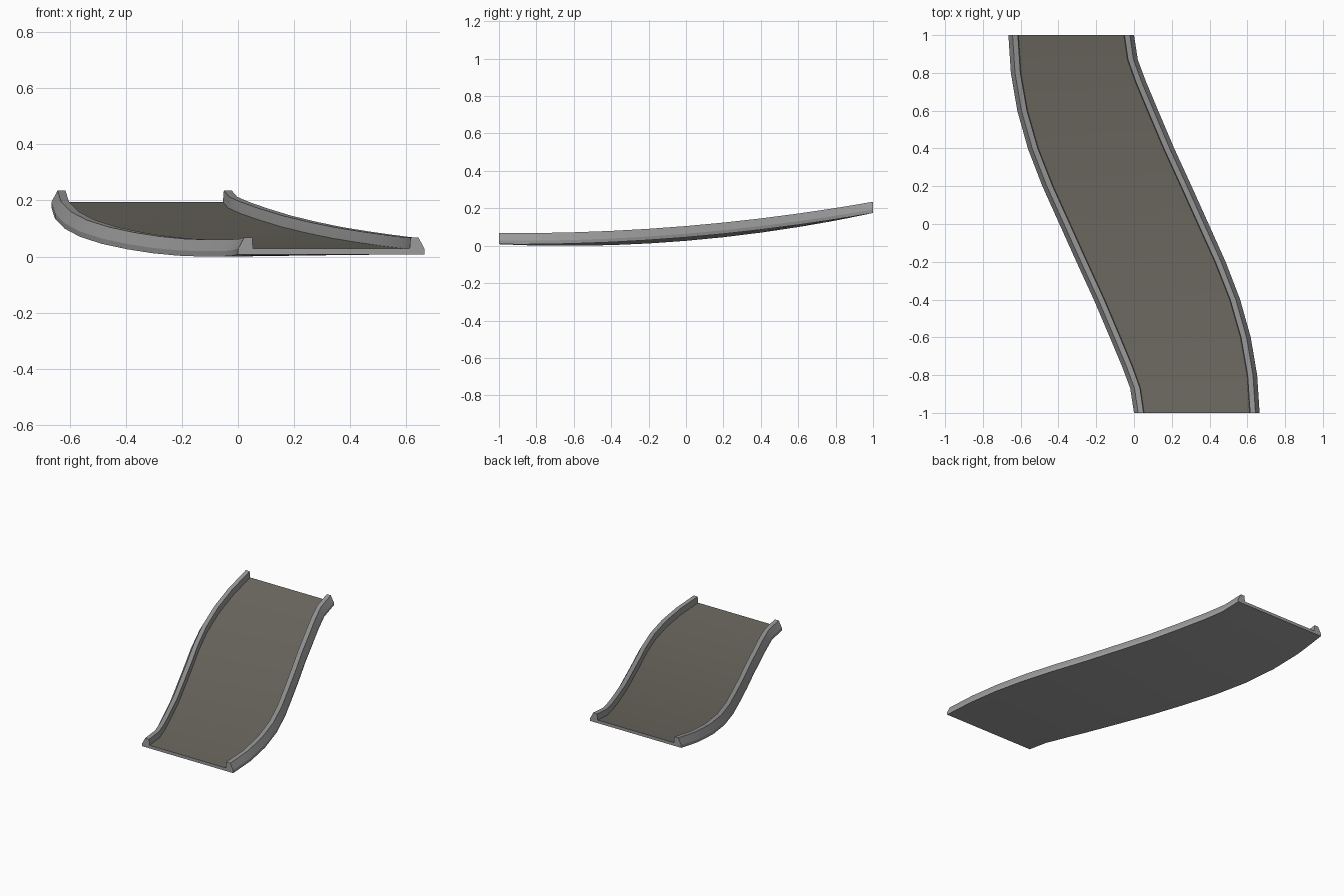
import bpy, bmesh, math

if "Cube" in bpy.data.objects:
    bpy.data.objects.remove(bpy.data.objects["Cube"])

def material(name, col):
    m = bpy.data.materials.new(name)
    m.diffuse_color = (*col, 1)
    m.use_nodes = True
    m.node_tree.nodes["Principled BSDF"].inputs["Base Color"].default_value = m.diffuse_color
    return m

CONCRETE = material("concrete grey", (0.33, 0.33, 0.33))
ASPHALT = material("warm asphalt", (0.155, 0.147, 0.12))

# Left edge of the bend as (y, x); the right edge is its half-turn copy
EDGE = [(-1, 0), (-.87, -.02), (-.75, -.065), (-.6, -.128), (-.4, -.213), (-.2, -.305),
        (0, -.395), (.2, -.485), (.4, -.562), (.6, -.618), (.8, -.652), (1, -.665)]

def left_x(y):
    for (y0, x0), (y1, x1) in zip(EDGE, EDGE[1:]):
        if y <= y1 + 1e-6:
            return x0 + (x1 - x0) * (y - y0) / (y1 - y0)

def edge_x(side, y):
    return left_x(y) if side < 0 else -left_x(-y)

def base_z(side, y):
    # rising road, banked so the right side is a little higher mid-way
    z = .045 + .0835 * y + .0465 * y * y
    if side < 0:
        z -= .019 * (1 - y * y)
    return max(z, 0)

STATIONS = sorted({round(s * y, 3) for y, _ in EDGE for s in (-1, 1)})

def stretch(side, y):
    # widen the curb in x where the road runs diagonally
    a, b = max(-1, y - .1), min(1, y + .1)
    return math.hypot(1, (edge_x(side, b) - edge_x(side, a)) / (b - a))

def sweep(name, section, mats, pick=None):
    """Loft a closed cross-section through all stations and cap both ends."""
    bm = bmesh.new()
    rings = [[bm.verts.new(p) for p in section(y)] for y in STATIONS]
    n = len(rings[0])
    for a, b in zip(rings, rings[1:]):
        for i in range(n):
            j = (i + 1) % n
            bm.faces.new((a[i], a[j], b[j], b[i]))
    bm.faces.new(rings[0])
    bm.faces.new(rings[-1])
    bmesh.ops.recalc_face_normals(bm, faces=bm.faces)
    if pick:
        for f in bm.faces:
            f.material_index = pick(f)
    me = bpy.data.meshes.new(name)
    bm.to_mesh(me)
    bm.free()
    for m in mats:
        me.materials.append(m)
    ob = bpy.data.objects.new(name, me)
    bpy.context.collection.objects.link(ob)
    bpy.context.view_layer.objects.active = ob
    bpy.ops.object.select_all(action='DESELECT')
    ob.select_set(True)
    bpy.ops.object.shade_smooth_by_angle(angle=math.radians(20))

# Curbs: upright foot, sloped outer side, flat top
PROFILE = [(0, 0), (0, .019), (.022, .06), (.05, .06), (.053, .02), (.053, 0)]

def curb(side):
    def section(y):
        k = stretch(side, y)
        return [(edge_x(side, y) - side * d * k, y, base_z(side, y) + h) for d, h in PROFILE]
    return section

sweep("left_curb", curb(-1), [CONCRETE])
sweep("right_curb", curb(1), [CONCRETE])

# Road slab: asphalt on top, concrete below and on the ends
def slab(y):
    xl = edge_x(-1, y) + .053 * stretch(-1, y)
    xr = edge_x(1, y) - .053 * stretch(1, y)
    zl, zr = base_z(-1, y), base_z(1, y)
    return [(xl, y, zl), (xr, y, zr), (xr, y, zr + .02), (xl, y, zl + .02)]

sweep("road_slab", slab, [CONCRETE, ASPHALT], lambda f: 1 if f.normal.z > .5 else 0)
